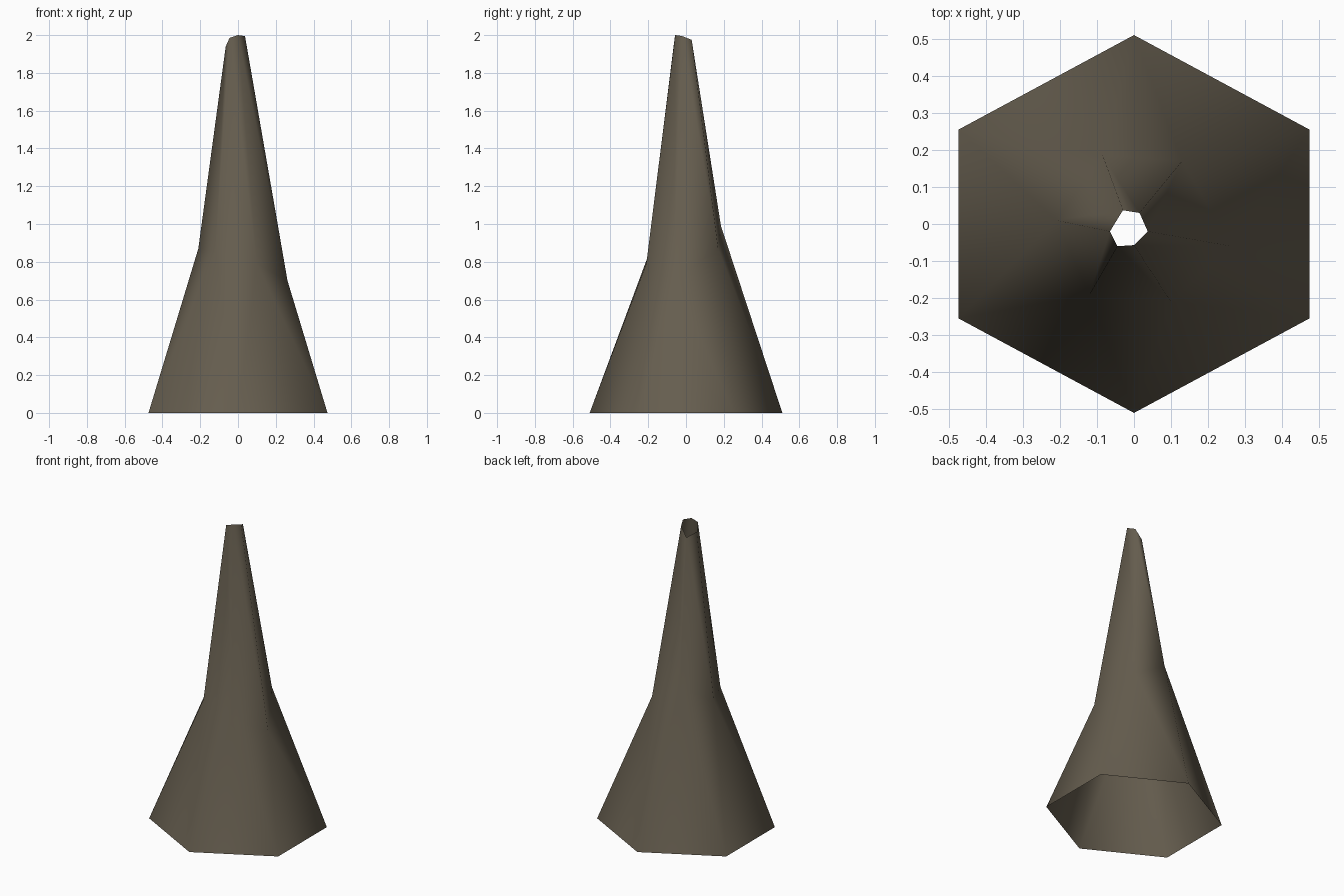
import bpy, bmesh, math

if "Cube" in bpy.data.objects:
    bpy.data.objects.remove(bpy.data.objects["Cube"])

# Dull brown horn colour
horn_colour = bpy.data.materials.new("dull_brown")
horn_colour.diffuse_color = (0.132, 0.111, 0.078, 1)
horn_colour.use_nodes = True
horn_colour.node_tree.nodes["Principled BSDF"].inputs["Base Color"].default_value = horn_colour.diffuse_color

# Three six-sided rings: wide base, irregular twisted waist, broken tip
base = [(0.547 * math.cos(math.radians(90 - 60 * i)),
         0.51 * math.sin(math.radians(90 - 60 * i)), 0) for i in range(6)]
waist = [(-0.085, 0.185, 0.99), (0.13, 0.17, 0.87), (0.262, -0.06, 0.70),
         (0.10, -0.21, 0.79), (-0.12, -0.19, 0.86), (-0.21, 0.01, 0.87)]
tip = [(-0.03, 0.037, 1.915), (0.015, 0.03, 1.975), (0.037, -0.02, 1.995),
       (0.0, -0.057, 2.0), (-0.045, -0.06, 1.985), (-0.065, -0.02, 1.94)]

# Skin the rings with triangles that bulge outward, leaving both ends open
bm = bmesh.new()
rings = [[bm.verts.new(p) for p in ring] for ring in (base, waist, tip)]
for low, high in zip(rings, rings[1:]):
    for i in range(6):
        j = (i + 1) % 6
        bm.faces.new((low[j], low[i], high[j])).smooth = True
        bm.faces.new((low[i], high[i], high[j])).smooth = True

mesh = bpy.data.meshes.new("hollow_horn")
bm.to_mesh(mesh)
bm.free()
mesh.materials.append(horn_colour)
horn = bpy.data.objects.new("hollow_horn", mesh)
bpy.context.collection.objects.link(horn)
